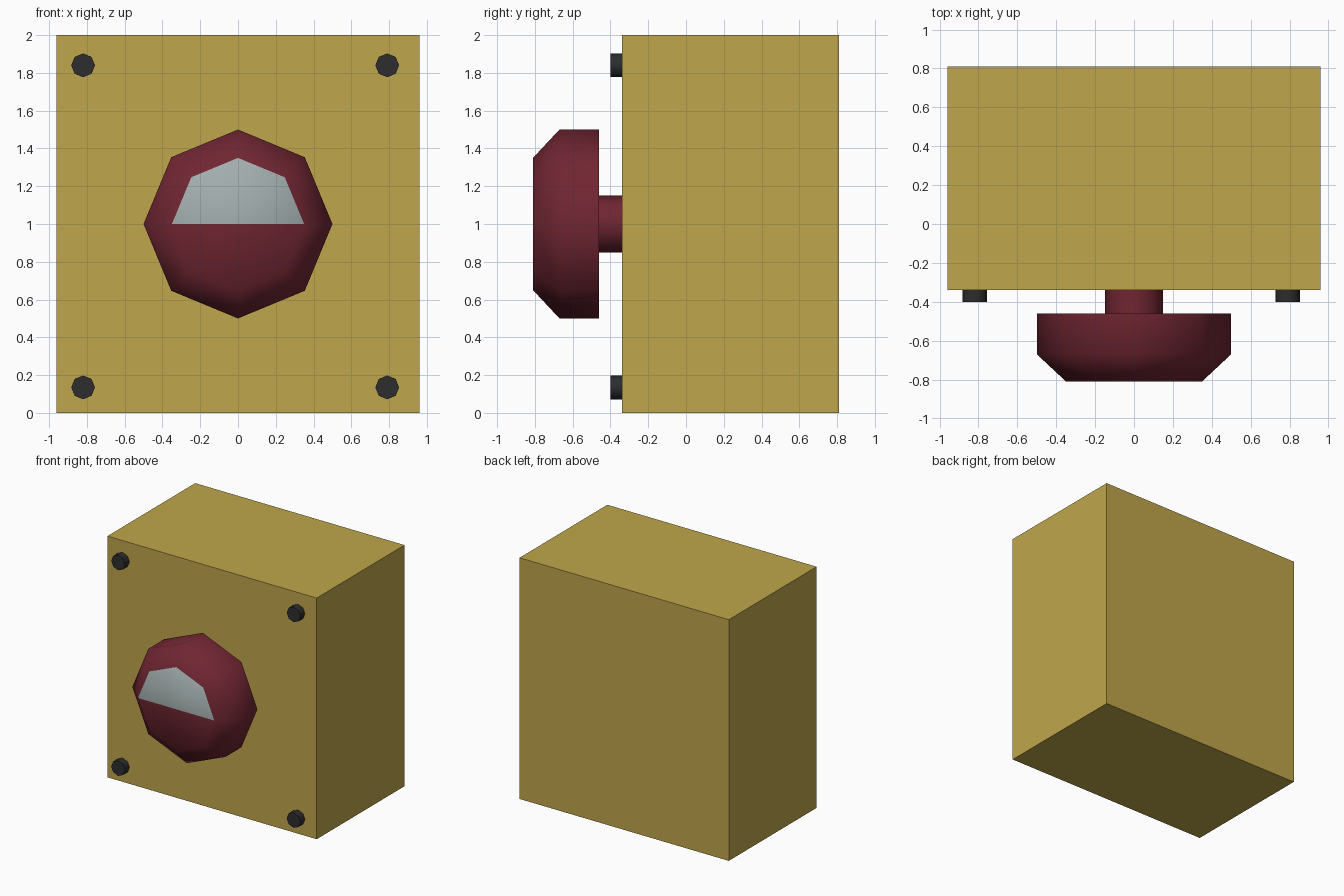
import bpy
import bmesh
import math

cube = bpy.data.objects.get("Cube")
if cube:
    bpy.data.objects.remove(cube, do_unlink=True)


def material(name, r, g, b):
    mat = bpy.data.materials.new(name)
    mat.use_nodes = True
    mat.diffuse_color = (r, g, b, 1)
    mat.node_tree.nodes["Principled BSDF"].inputs["Base Color"].default_value = (r, g, b, 1)
    return mat


mustard = material("mustard", 0.52, 0.38, 0.07)
maroon = material("maroon", 0.162, 0.019, 0.032)
pale_grey = material("pale_grey", 0.36, 0.42, 0.42)
charcoal = material("charcoal", 0.026, 0.026, 0.026)


def finish(bm, name, mats, smooth=False):
    bmesh.ops.recalc_face_normals(bm, faces=bm.faces)
    mesh = bpy.data.meshes.new(name)
    bm.to_mesh(mesh)
    bm.free()
    for mat in mats:
        mesh.materials.append(mat)
    obj = bpy.data.objects.new(name, mesh)
    bpy.context.collection.objects.link(obj)
    if smooth:
        bpy.ops.object.select_all(action="DESELECT")
        obj.select_set(True)
        bpy.context.view_layer.objects.active = obj
        bpy.ops.object.shade_smooth_by_angle(angle=math.radians(60))
    return obj


def turned(profile, x, z, sides=8):
    """Closed solid turned about the y axis from (radius, y) points, back to front."""
    bm = bmesh.new()
    rings = []
    for radius, y in profile:
        angles = [2 * math.pi * i / sides for i in range(sides)]
        rings.append([bm.verts.new((x + radius * math.cos(a), y, z + radius * math.sin(a)))
                      for a in angles])
    for a, b in zip(rings, rings[1:]):
        for i in range(sides):
            j = (i + 1) % sides
            bm.faces.new((a[i], a[j], b[j], b[i]))
    bm.faces.new(rings[0])
    cap = bm.faces.new(rings[-1])
    return bm, cap, rings[-1]


# Housing
bm = bmesh.new()
bmesh.ops.create_cube(bm, size=1)
bmesh.ops.scale(bm, verts=bm.verts, vec=(1.92, 1.15, 2))
bmesh.ops.translate(bm, verts=bm.verts, vec=(0, 0.235, 1))
finish(bm, "housing", [mustard])

# Push button: stem and bevelled head, with the front split across the middle
bm, cap, rim = turned([(0.15, -0.34), (0.15, -0.46), (0.5, -0.46), (0.5, -0.67), (0.35, -0.81)], 0, 1)
bmesh.utils.face_split(cap, rim[0], rim[4])
for face in bm.faces:
    center = face.calc_center_median()
    if center.y < -0.8 and center.z > 1:
        face.material_index = 1
finish(bm, "push_button", [maroon, pale_grey], smooth=True)

# Corner screws
for side, x in (("right", -0.82), ("left", 0.79)):
    for level, z in (("lower", 0.135), ("upper", 1.84)):
        bm, cap, rim = turned([(0.063, -0.34), (0.063, -0.4)], x, z)
        finish(bm, f"{level}_{side}_screw", [charcoal], smooth=True)
